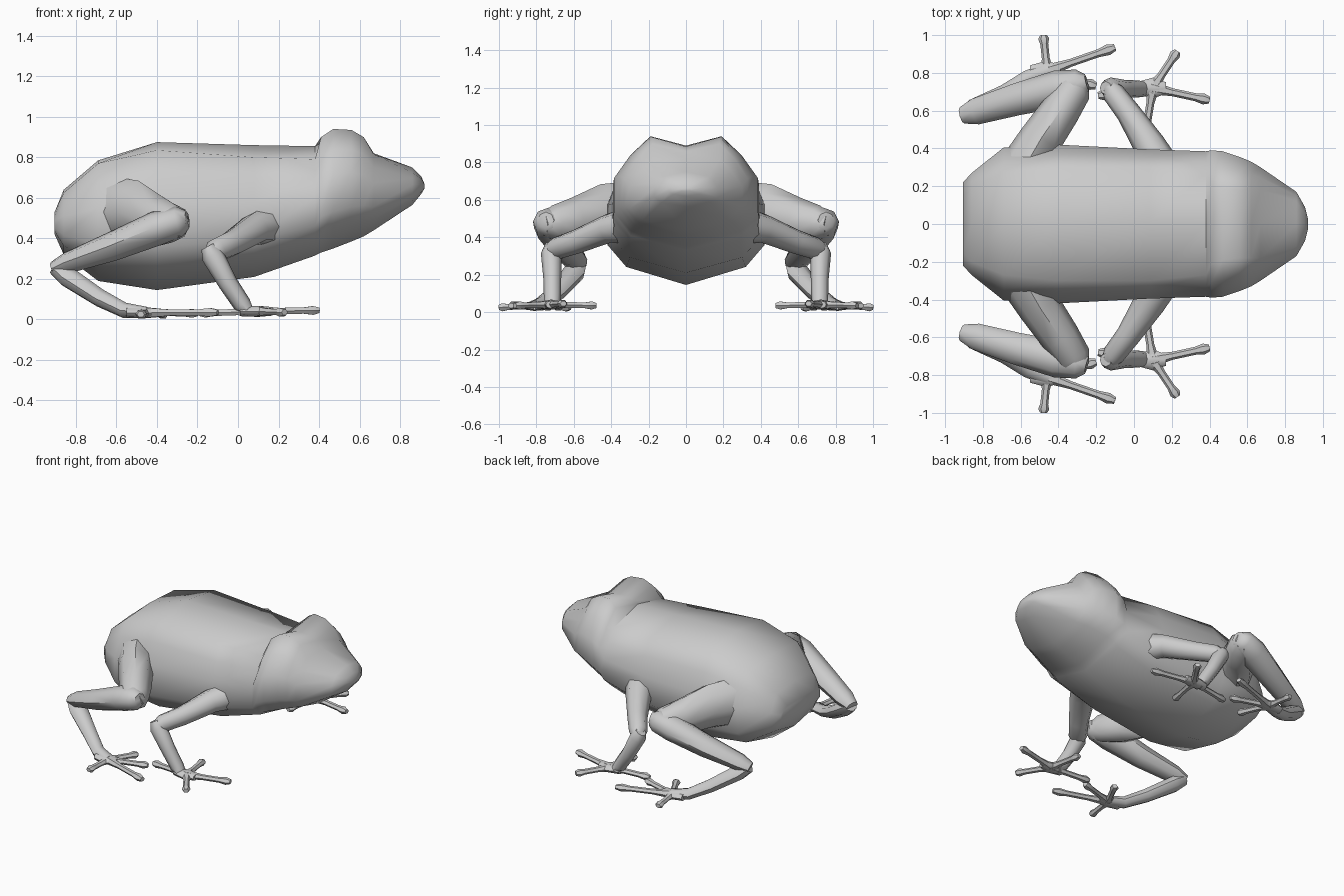
import bpy, bmesh, math
from mathutils import Vector

cube = bpy.data.objects.get("Cube")
if cube:
    bpy.data.objects.remove(cube, do_unlink=True)

skin = bpy.data.materials.new("grey skin")
skin.use_nodes = True
GREY = (0.6, 0.6, 0.6, 1)
skin.diffuse_color = GREY
skin.node_tree.nodes["Principled BSDF"].inputs["Base Color"].default_value = GREY


def loft(bm, rings):
    """Skin a list of equal-length point rings and close both ends."""
    loops = [[bm.verts.new(p) for p in ring] for ring in rings]
    for a, b in zip(loops, loops[1:]):
        for i in range(len(a)):
            j = (i + 1) % len(a)
            bm.faces.new((a[i], a[j], b[j], b[i]))
    bm.faces.new(loops[0][::-1])
    bm.faces.new(loops[-1])


def tube(bm, stations, sides=8):
    """Tapered limb; each station is x, y, z, radius, height ratio."""
    pts = [Vector(s[:3]) for s in stations]
    rings = []
    for k, p in enumerate(pts):
        d = (pts[min(k + 1, len(pts) - 1)] - pts[max(k - 1, 0)]).normalized()
        side = d.cross(Vector((0, 0, 1))).normalized()
        up = side.cross(d)
        r, ratio = stations[k][3:]
        angles = [math.tau * i / sides for i in range(sides)]
        rings.append([p + side * r * math.cos(a) + up * r * ratio * math.sin(a) for a in angles])
    loft(bm, rings)


def toe(bm, root, tip):
    """Thin toe with a swollen pad at its end."""
    a, b = Vector(root), Vector(tip)
    profile = [(0, .034), (.35, .021), (.75, .021), (.9, .029), (1, .018)]
    tube(bm, [(*a.lerp(b, t), r, .85) for t, r in profile], 6)


def finish(name, bm, angle=50, mirror=True):
    bmesh.ops.recalc_face_normals(bm, faces=bm.faces)
    mesh = bpy.data.meshes.new(name)
    bm.to_mesh(mesh)
    bm.free()
    mesh.materials.append(skin)
    ob = bpy.data.objects.new(name, mesh)
    bpy.context.collection.objects.link(ob)
    bpy.ops.object.select_all(action='DESELECT')
    ob.select_set(True)
    bpy.context.view_layer.objects.active = ob
    bpy.ops.object.shade_smooth_by_angle(angle=math.radians(angle))
    if mirror:
        ob.modifiers.new("Mirror", 'MIRROR').use_axis = (False, True, False)


# Body and head: x, top, shoulder y, shoulder z, half width, bottom
sections = [
    (-.905, .53, .15, .53, .22, .42),
    (-.86, .64, .20, .625, .27, .32),
    (-.69, .785, .27, .77, .405, .19),
    (-.40, .875, .30, .835, .42, .145),
    (.08, .86, .30, .80, .395, .21),
    (.38, .855, .27, .79, .385, .315),
    (.41, .87, .21, .90, .39, .33),
    (.47, .89, .19, .94, .385, .35),
    (.56, .885, .18, .935, .355, .385),
    (.62, .86, .18, .90, .33, .41),
    (.67, .82, .18, .815, .30, .44),
    (.86, .75, .12, .725, .17, .565),
    (.905, .705, .06, .695, .09, .62),
    (.92, .67, .02, .665, .03, .645),
]


def section_ring(x, top, ys, zs, w, bottom):
    h = zs - bottom
    high, low = bottom + .62 * h, bottom + .31 * h
    half = [(ys, zs), (ys + .55 * (w - ys), high + .55 * (zs - high)),
            (w, high), (w, low), (.76 * w, bottom + .14 * h)]
    pts = [(0, top)] + half + [(0, bottom)] + [(-y, z) for y, z in reversed(half)]
    return [(x, y, z) for y, z in pts]


bm = bmesh.new()
loft(bm, [section_ring(*s) for s in sections])
finish("body", bm, 60)

# The body is already symmetric
bpy.data.objects["body"].modifiers.clear()

# Hind legs: thigh, shin, then long ankle
bm = bmesh.new()
tube(bm, [(-.58, .30, .53, .13, 1.3), (-.50, .44, .53, .115, 1.35),
          (-.39, .60, .485, .105, 1.2), (-.32, .71, .475, .095, 1),
          (-.29, .765, .47, .06, 1)])
finish("hind_thighs", bm)

bm = bmesh.new()
tube(bm, [(-.25, .75, .49, .045, 1), (-.29, .74, .485, .08, .95), (-.40, .715, .45, .10, .85),
          (-.62, .66, .36, .085, .85), (-.84, .595, .28, .07, .75),
          (-.91, .575, .25, .045, .8)])
finish("hind_shins", bm)

bm = bmesh.new()
tube(bm, [(-.90, .575, .255, .045, .9), (-.84, .60, .21, .065, .8),
          (-.68, .69, .105, .05, .9), (-.56, .77, .045, .045, .85), (-.45, .81, .035, .045, .6)])
finish("hind_ankles", bm)

# Front legs: upper arm, then forearm
bm = bmesh.new()
tube(bm, [(.13, .33, .46, .095, 1), (.08, .42, .445, .085, .9),
          (-.03, .59, .375, .065, 1), (-.11, .695, .34, .06, 1), (-.135, .735, .325, .035, 1)])
finish("front_upper_arms", bm)

bm = bmesh.new()
tube(bm, [(-.15, .72, .36, .035, 1), (-.125, .72, .315, .056, 1),
          (-.05, .715, .18, .048, 1), (.02, .715, .075, .045, 1), (.06, .715, .03, .04, .6)])
finish("front_forearms", bm)

# Feet: a palm and four spread toes each
feet = {
    "hind_feet": ((-.46, .81, .033), [(-.48, 1, .025), (-.10, .935, .035),
                                      (-.20, .73, .03), (-.36, .62, .025)]),
    "front_feet": ((.10, .72, .04), [(.23, .915, .035), (.40, .655, .045),
                                     (-.19, .68, .03), (.06, .48, .035)]),
}
for name, (palm, tips) in feet.items():
    bm = bmesh.new()
    x, y, z = palm
    tube(bm, [(x - .09, y, z, .03, .8), (x, y, z, .055, .5), (x + .07, y, z, .03, .7)])
    for tip in tips:
        toe(bm, palm, tip)
    finish(name, bm)
